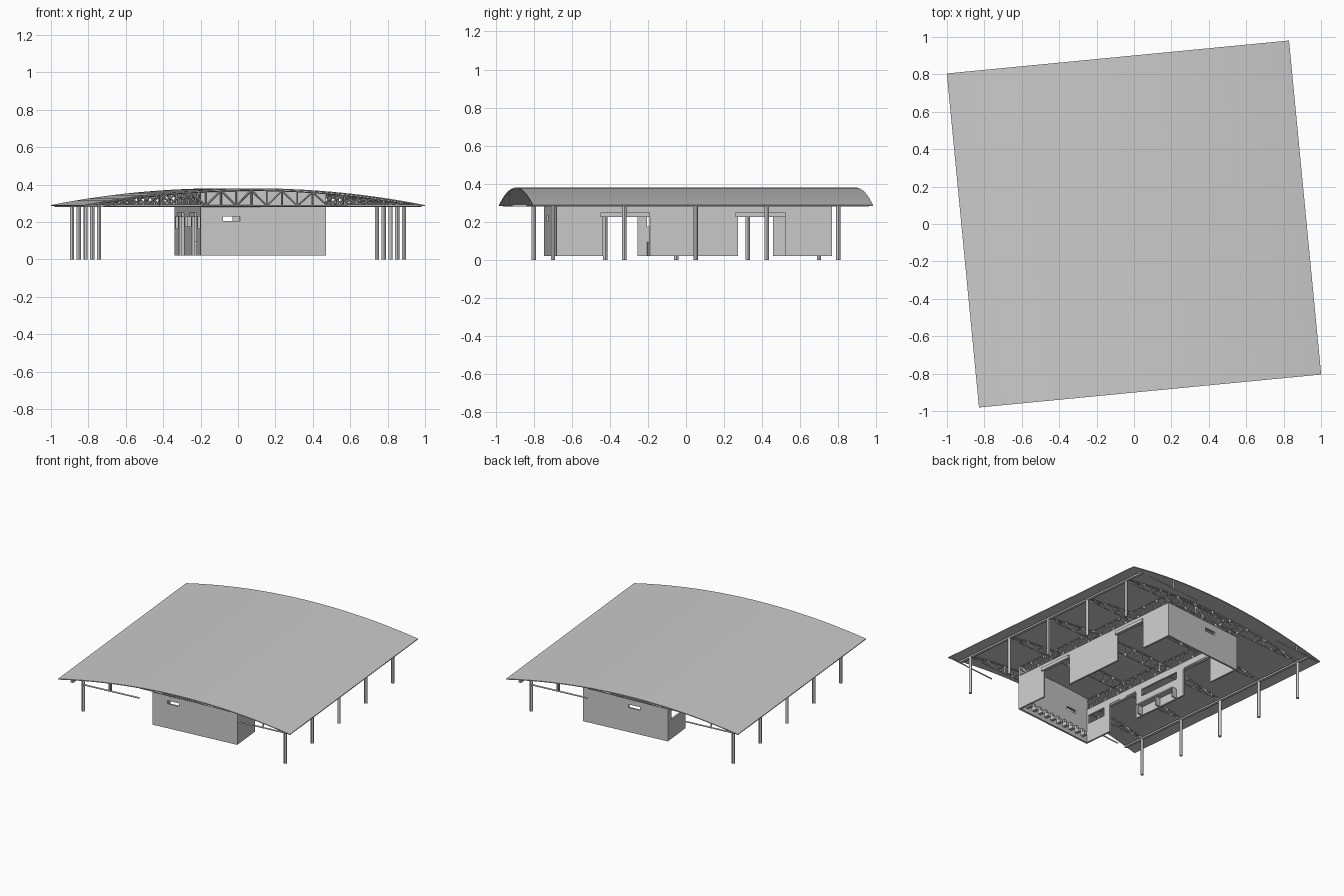
import bpy, bmesh, math
from mathutils import Vector, Matrix

if "Cube" in bpy.data.objects:
    bpy.data.objects.remove(bpy.data.objects["Cube"])

TURN = math.radians(5.5)          # whole building sits slightly turned
HALF_U, HALF_V = 0.919, 0.897     # roof half sizes
EAVE, RIDGE = 0.29, 0.38
LEFT, RIGHT, FRONT, BACK = -0.27, 0.403, -0.722, 0.732
FLOOR, TOP, THICK = 0.02, 0.28, 0.014

grey = bpy.data.materials.new("light grey")
grey.use_nodes = True
grey.diffuse_color = (0.6, 0.6, 0.6, 1)
grey.node_tree.nodes["Principled BSDF"].inputs["Base Color"].default_value = (0.6, 0.6, 0.6, 1)


def finish(name, bm, smooth=False):
    bmesh.ops.recalc_face_normals(bm, faces=bm.faces)
    mesh = bpy.data.meshes.new(name)
    bm.to_mesh(mesh)
    bm.free()
    mesh.materials.append(grey)
    ob = bpy.data.objects.new(name, mesh)
    bpy.context.collection.objects.link(ob)
    ob.rotation_euler.z = TURN
    if smooth:
        bpy.ops.object.select_all(action='DESELECT')
        ob.select_set(True)
        bpy.context.view_layer.objects.active = ob
        bpy.ops.object.shade_smooth_by_angle()
    return ob


def add_box(bm, lo, hi):
    lo, hi = Vector(lo), Vector(hi)
    m = Matrix.Translation((lo + hi) / 2) @ Matrix.Diagonal((*(hi - lo), 1))
    bmesh.ops.create_cube(bm, size=1, matrix=m)


def add_bar(bm, a, b, r, sides=4):
    a, b = Vector(a), Vector(b)
    d = b - a
    m = Matrix.Translation((a + b) / 2) @ d.to_track_quat('Z', 'Y').to_matrix().to_4x4()
    bmesh.ops.create_cone(bm, cap_ends=True, segments=sides, radius1=r, radius2=r,
                          depth=d.length, matrix=m)


def bars(name, pairs, r, sides=4):
    bm = bmesh.new()
    for a, b in pairs:
        add_bar(bm, a, b, r, sides)
    return finish(name, bm, sides > 6)


def roof_z(u):
    """Height of the roof arc at distance u from the ridge."""
    sag = RIDGE - EAVE
    rad = (HALF_U ** 2 + sag ** 2) / (2 * sag)
    return RIDGE - rad + math.sqrt(rad * rad - u * u)


def prism(name, outline, v0, v1, smooth=False):
    """Extrude a (u, z) outline from v0 to v1."""
    bm = bmesh.new()
    face = bm.faces.new([bm.verts.new((u, v0, z)) for u, z in outline])
    new = bmesh.ops.extrude_face_region(bm, geom=[face])["geom"]
    moved = [g for g in new if isinstance(g, bmesh.types.BMVert)]
    bmesh.ops.translate(bm, verts=moved, vec=(0, v1 - v0, 0))
    return finish(name, bm, smooth)


def arc(u0, u1, n, drop):
    us = [u0 + (u1 - u0) * i / n for i in range(n + 1)]
    return [(u, roof_z(u) - drop) for u in us]


def wall(name, along, at, lo, hi, holes):
    """Straight wall made of slabs around rectangular holes (a, b, bottom, top)."""
    bm = bmesh.new()

    def slab(a, b, z0, z1):
        if b - a < 0.001 or z1 - z0 < 0.001:
            return
        h = THICK / 2
        if along == 'u':
            add_box(bm, (a, at - h, z0), (b, at + h, z1))
        else:
            add_box(bm, (at - h, a, z0), (at + h, b, z1))

    pos = lo
    for a, b, z0, z1 in sorted(holes):
        slab(pos, a, FLOOR, TOP)
        slab(a, b, FLOOR, z0)
        slab(a, b, z1, TOP)
        pos = b
    slab(pos, hi, FLOOR, TOP)
    return finish(name, bm)


# Curved roof sheet
prism("roof", arc(-HALF_U, HALF_U, 28, 0) + arc(HALF_U, -HALF_U, 28, 0.006),
      -HALF_V, HALF_V, True)

# Walls with aligned passages through both long sides
passages = [(-0.49, -0.23), (0.222, 0.484)]
doors = [(a, b, FLOOR, 0.235) for a, b in passages]
windows = [(-0.69, -0.54, 0.165, 0.23), (-0.18, 0.16, 0.175, 0.23), (0.55, 0.68, 0.165, 0.23)]
h = THICK / 2
wall("right_wall", 'v', RIGHT - h, FRONT, BACK, doors)
wall("left_wall", 'v', LEFT + h, FRONT, BACK, doors + windows)
wall("front_wall", 'u', FRONT + h, LEFT, RIGHT, [(-0.15, -0.06, 0.205, 0.23)])
wall("back_wall", 'u', BACK - h, LEFT, RIGHT, [(-0.05, 0.04, 0.205, 0.23)])

# Gable panel over the front wall
prism("front_gable", arc(LEFT, RIGHT, 12, 0.005) + [(RIGHT, TOP), (LEFT, TOP)],
      FRONT, FRONT + THICK)

# Lintels and slim posts at the passages
bm = bmesh.new()
for a, b in passages:
    for u in (LEFT, RIGHT):
        add_box(bm, (u - 0.012, a, 0.226), (u + 0.012, b, 0.25))
    add_box(bm, (RIGHT - 0.012, a, FLOOR), (RIGHT, a + 0.014, 0.226))
finish("passage_lintels", bm)

# Counter along the inside of the left wall, and a wash basin row at the front
bm = bmesh.new()
add_box(bm, (LEFT + THICK, -0.18, 0.085), (LEFT + 0.06, 0.16, 0.095))
for v in (-0.18, -0.01, 0.15):
    add_box(bm, (LEFT + THICK, v, FLOOR), (LEFT + 0.055, v + 0.01, 0.085))
finish("counter", bm)
bm = bmesh.new()
for i in range(10):
    u = LEFT + 0.06 + i * 0.06
    add_box(bm, (u - 0.012, FRONT + THICK, 0.05), (u + 0.012, FRONT + 0.05, 0.075))
    add_box(bm, (u - 0.01, FRONT + THICK, 0.075), (u + 0.01, FRONT + 0.028, 0.105))
finish("basins", bm)

# Columns and eave beams on both sides
COL_U, STEP, SKEW = 0.816, 0.376, 0.028
for side, name in ((1, "right"), (-1, "left")):
    u = side * COL_U
    vs = [-side * SKEW + STEP * (i - 2) for i in range(5)]
    bars(name + "_columns", [((u, v, 0), (u, v, TOP + 0.01)) for v in vs], 0.0115, 12)
    bm = bmesh.new()
    add_box(bm, (u - 0.01, -0.885, TOP), (u + 0.01, 0.885, TOP + 0.012))
    finish(name + "_eave_beam", bm)

# Roof trusses spanning between the columns
LOW = TOP + 0.006


def truss(name, start, end, n, r):
    """Flat bottom chord, top chord under the roof, zigzag web."""
    low, high = [], []
    for i in range(n + 1):
        p = Vector(start).lerp(Vector(end), i / n)
        low.append((p.x, p.y, LOW))
        high.append((p.x, p.y, max(LOW + 0.004, roof_z(p.x) - 0.01)))
    pairs = [(low[0], low[-1])]
    for i in range(n):
        pairs.append((high[i], high[i + 1]))
        pairs.append((low[i], high[i + 1]) if i % 2 else (high[i], low[i + 1]))
        if i:
            pairs.append((low[i], high[i]))
    bars(name, pairs, r)


for i in range(5):
    v = STEP * (i - 2)
    truss("cross_truss_%d" % (i + 1), (-COL_U, v + SKEW), (COL_U, v - SKEW), 20, 0.005)

# Lattice trusses on top of the walls
truss("right_wall_truss", (RIGHT - h, FRONT), (RIGHT - h, BACK), 24, 0.004)
truss("left_wall_truss", (LEFT + h, FRONT), (LEFT + h, BACK), 24, 0.004)
truss("back_wall_truss", (LEFT, BACK - h), (RIGHT, BACK - h), 10, 0.004)

# Hanging rails under the roof ends
for side, name in ((1, "front"), (-1, "back")):
    pairs = []
    for a, b in ((-0.74, -0.28), (0.5, 0.9)):
        v, mid = -0.885 * side, (a + b) / 2 * side
        pairs.append(((a * side, v, LOW), (b * side, v, LOW)))
        pairs.append(((mid, v, LOW), (mid, v, roof_z(mid) - 0.004)))
    bars(name + "_rail", pairs, 0.006)
